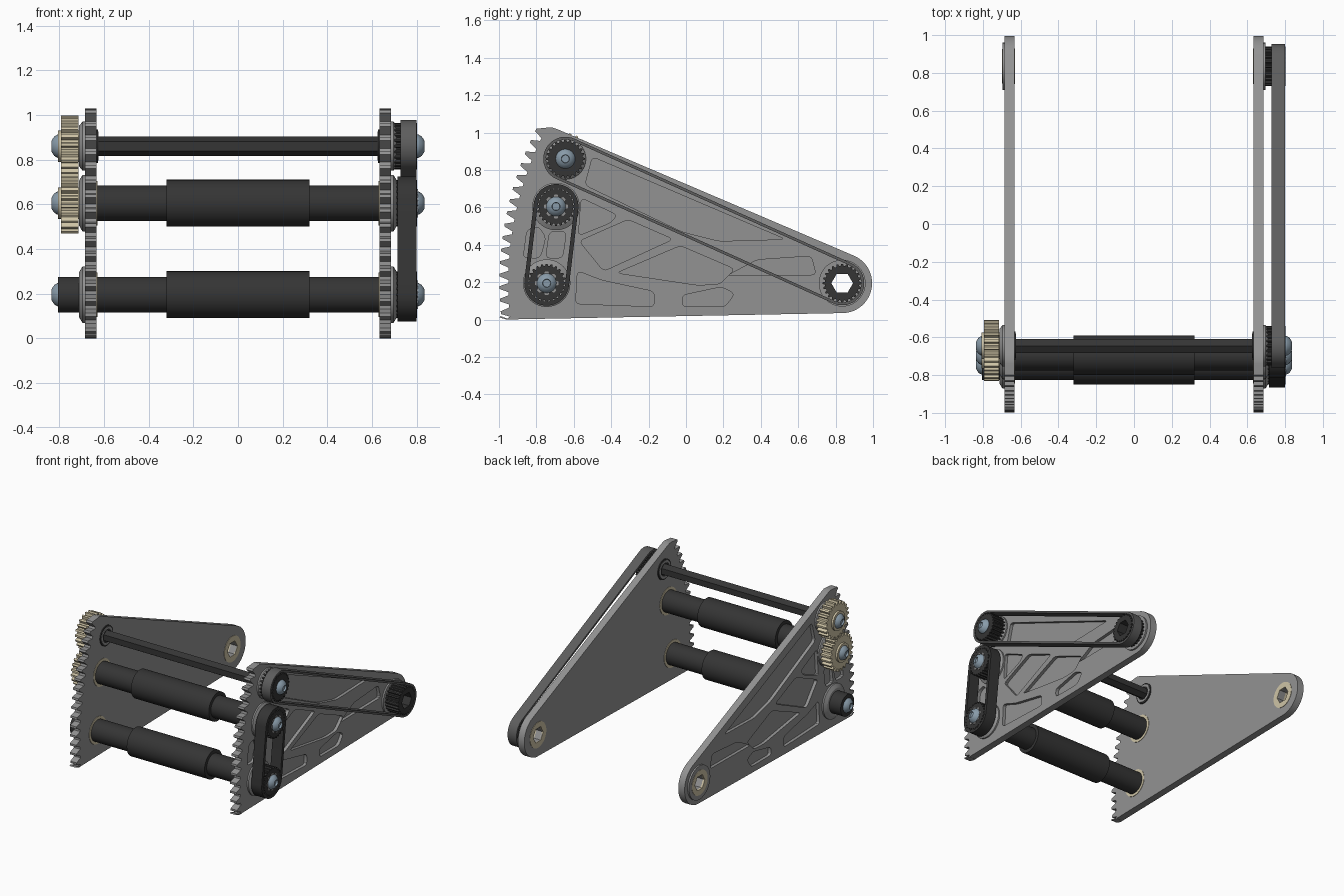
import bpy, bmesh
from math import sin, cos, pi, radians, atan2
from mathutils import Matrix, Vector

if "Cube" in bpy.data.objects:
    bpy.data.objects.remove(bpy.data.objects["Cube"])

def material(name, r, g, b):
    m = bpy.data.materials.new(name)
    m.diffuse_color = (r, g, b, 1)
    m.use_nodes = True
    m.node_tree.nodes["Principled BSDF"].inputs["Base Color"].default_value = m.diffuse_color
    return m

BLACK = material("dark_plastic", 0.035, 0.035, 0.035)
DARK = material("dark_belt", 0.11, 0.11, 0.11)
TAN = material("tan_metal", 0.62, 0.55, 0.38)
STEEL = material("blue_steel", 0.25, 0.33, 0.40)
GREY = material("plate_grey", 0.29, 0.29, 0.29)

# Axle positions in the side plane (y, z)
TOP, MID, LOW, PIVOT = (-0.645, 0.86), (-0.695, 0.605), (-0.745, 0.195), (0.835, 0.195)

def add_mesh(name, bm, mat):
    bmesh.ops.remove_doubles(bm, verts=bm.verts, dist=1e-5)
    bmesh.ops.recalc_face_normals(bm, faces=bm.faces)
    me = bpy.data.meshes.new(name)
    bm.to_mesh(me)
    bm.free()
    me.materials.append(mat)
    ob = bpy.data.objects.new(name, me)
    bpy.context.collection.objects.link(ob)
    return ob

def prism(name, loops, x0, x1, mat):
    """Fill (y, z) outlines, inner loops becoming holes, and extrude along x."""
    x0, x1 = sorted((x0, x1))
    cu = bpy.data.curves.new(name, 'CURVE')
    cu.dimensions, cu.fill_mode, cu.extrude = '2D', 'BOTH', (x1 - x0) / 2
    for pts in loops:
        sp = cu.splines.new('POLY')
        sp.points.add(len(pts) - 1)
        for p, (y, z) in zip(sp.points, pts):
            p.co = (y, z, 0, 1)
        sp.use_cyclic_u = True
    tmp = bpy.data.objects.new(name + "_curve", cu)
    bpy.context.collection.objects.link(tmp)
    dg = bpy.context.evaluated_depsgraph_get()
    me = bpy.data.meshes.new_from_object(tmp.evaluated_get(dg))
    bm = bmesh.new()
    bm.from_mesh(me)
    frame = Matrix(((0, 0, 1, (x0 + x1) / 2), (1, 0, 0, 0), (0, 1, 0, 0), (0, 0, 0, 1)))
    bm.transform(frame)
    bpy.data.objects.remove(tmp)
    bpy.data.curves.remove(cu)
    bpy.data.meshes.remove(me)
    return add_mesh(name, bm, mat)

def lathe(name, c, profile, mat, n=40):
    """Solid of revolution about the x axis through c, profile of (x, radius)."""
    bm = bmesh.new()
    rings = [[bm.verts.new((x, c[0] + r * sin(2 * pi * i / n), c[1] + r * cos(2 * pi * i / n)))
              for i in range(n)] for x, r in profile]
    for a, b in zip(rings, rings[1:]):
        for i in range(n):
            bm.faces.new((a[i], a[(i + 1) % n], b[(i + 1) % n], b[i]))
    bm.faces.new(rings[0])
    bm.faces.new(rings[-1])
    return add_mesh(name, bm, mat)

def circle(c, r, n=40, start=0.0):
    return [(c[0] + r * cos(start + 2 * pi * i / n), c[1] + r * sin(start + 2 * pi * i / n)) for i in range(n)]

def toothed(c, root, tip, n, start=0.0):
    pts = []
    for i in range(n):
        for f, r in ((-0.34, root), (-0.17, tip), (0.17, tip), (0.34, root)):
            a = start + 2 * pi * (i + f) / n
            pts.append((c[0] + r * cos(a), c[1] + r * sin(a)))
    return pts

def stadium(a, b, r, n=20):
    d = atan2(b[1] - a[1], b[0] - a[0])
    return [(c[0] + r * cos(d + s + pi * i / n), c[1] + r * sin(d + s + pi * i / n))
            for c, s in ((b, -pi / 2), (a, pi / 2)) for i in range(n + 1)]

def rounded(pts, d=0.025):
    out = []
    for i, p in enumerate(pts):
        p, a, b = Vector(p), Vector(pts[i - 1]), Vector(pts[(i + 1) % len(pts)])
        u = p + (a - p).normalized() * min(d, (a - p).length * 0.4)
        v = p + (b - p).normalized() * min(d, (b - p).length * 0.4)
        out += [tuple(u.lerp(p, t).lerp(p.lerp(v, t), t)) for t in (0, 0.33, 0.67, 1)]
    return out

# Side plate outline: rear round, top slope, toothed front arc, flat base
def from_pivot(deg, r):
    return (PIVOT[0] + r * cos(radians(deg)), PIVOT[1] + r * sin(radians(deg)))

outline = [from_pivot(-92 + 158 * i / 24, 0.16) for i in range(25)]
outline += [(-0.68, 1.015), (-0.715, 1.028), (-0.74, 1.027)]
pitch, teeth = 2.1, 16
for i in range(teeth):
    a = 153.2 + pitch * i
    outline += [from_pivot(a + f * pitch, r) for f, r in
                ((0, 1.832), (0.22, 1.832), (0.5, 1.785), (0.75, 1.785))]
outline += [from_pivot(185.5, 1.835), (-0.999, 0.012), (-0.96, 0.001)]

pockets = [rounded(p) for p in (
    [(-0.50, 0.87), (0.53, 0.43), (0.18, 0.42), (-0.02, 0.47), (-0.54, 0.72)],
    [(-0.56, 0.65), (-0.37, 0.56), (-0.40, 0.52), (-0.575, 0.45)],
    [(-0.31, 0.535), (-0.07, 0.43), (-0.44, 0.26), (-0.57, 0.42)],
    [(-0.03, 0.395), (0.26, 0.27), (0.18, 0.19), (0.06, 0.185), (-0.37, 0.25)],
    [(0.04, 0.42), (0.56, 0.40), (0.66, 0.355), (0.37, 0.345), (0.31, 0.30)],
    [(0.38, 0.32), (0.67, 0.34), (0.695, 0.24), (0.22, 0.235)],
    [(0.19, 0.175), (0.26, 0.14), (0.21, 0.07), (-0.02, 0.07), (-0.02, 0.13)],
    [(-0.58, 0.26), (-0.45, 0.21), (-0.17, 0.15), (-0.17, 0.07), (-0.59, 0.085)],
    [(-0.85, 0.48), (-0.79, 0.50), (-0.75, 0.44), (-0.78, 0.33), (-0.87, 0.33)],
    [(-0.73, 0.47), (-0.64, 0.47), (-0.66, 0.33), (-0.75, 0.33)])]
pockets[4:5] = []
hexhole = circle(PIVOT, 0.058, 6)

for side, s in (("left", -1), ("right", 1)):
    plate = prism(side + "_plate", [outline, hexhole], s * 0.633, s * 0.685, GREY)
    cutter = prism("pocket_cutter", pockets, s * 0.662, s * 0.75, GREY)
    mod = plate.modifiers.new("pockets", 'BOOLEAN')
    mod.operation, mod.object, mod.solver = 'DIFFERENCE', cutter, 'EXACT'
    bpy.context.view_layer.objects.active = plate
    bpy.ops.object.modifier_apply(modifier="pockets")
    bpy.data.objects.remove(cutter)
    # Bearings on the inner face and flanges on the outer face
    for nm, c in (("middle", MID), ("lower", LOW)):
        prism(f"{side}_{nm}_bearing", [circle(c, 0.1), circle(c, 0.06)], s * 0.630, s * 0.64, TAN)
        lathe(f"{side}_{nm}_flange", c, [(s * 0.683, 0.127), (s * 0.696, 0.127), (s * 0.712, 0.10)], GREY)
    prism(side + "_top_bearing", [circle(TOP, 0.075), circle(TOP, 0.035)], s * 0.627, s * 0.64, BLACK)
    prism(side + "_top_bearing_rim", [circle(TOP, 0.065), circle(TOP, 0.05)], s * 0.624, s * 0.64, GREY)
    lathe(side + "_top_flange", TOP, [(s * 0.683, 0.11), (s * 0.696, 0.11), (s * 0.712, 0.09)], GREY)
    prism(side + "_pivot_bearing", [circle(PIVOT, 0.095), hexhole], s * 0.630, s * 0.64, TAN)
    prism(side + "_pivot_flange", [circle(PIVOT, 0.125), circle(PIVOT, 0.09)], s * 0.683, s * 0.697, GREY)
    prism(side + "_pivot_ring", [circle(PIVOT, 0.092), hexhole], s * 0.683, s * 0.699, TAN)
    # Domed axle bolts with hexagonal sockets
    for nm, c in (("top", TOP), ("middle", MID), ("lower", LOW)):
        lathe(f"{side}_{nm}_bolt", c, [(s * 0.79, 0.052), (s * 0.808, 0.052), (s * 0.822, 0.044),
                                       (s * 0.832, 0.03), (s * 0.836, 0.022), (s * 0.822, 0.02)], STEEL, 24)

# Cross shaft and stepped rollers
lathe("top_hex_shaft", TOP, [(-0.80, 0.043), (0.80, 0.043)], BLACK, 6)
for nm, c in (("middle", MID), ("lower", LOW)):
    lathe(nm + "_roller", c, [(-0.634, 0.08), (-0.32, 0.08), (-0.32, 0.105),
                              (0.32, 0.105), (0.32, 0.08), (0.634, 0.08)], BLACK)
lathe("lower_left_spacer", LOW, [(-0.70, 0.08), (-0.805, 0.08)], BLACK)

# Meshing spur gears on the left
mesh_angle = atan2(TOP[1] - MID[1], TOP[0] - MID[0])
for nm, c, start in (("top", TOP, mesh_angle + pi), ("middle", MID, mesh_angle + pi / 22)):
    prism(nm + "_gear", [toothed(c, 0.116, 0.137, 22, start)], -0.793, -0.715, TAN)
    lathe(nm + "_gear_hub", c, [(-0.70, 0.07), (-0.807, 0.07)], TAN)

# Toothed pulleys and belts on the right
for nm, c in (("top", TOP), ("middle", MID), ("lower", LOW), ("pivot", PIVOT)):
    loops = [toothed(c, 0.092, 0.104, 24)]
    if nm == "pivot":
        loops.append(hexhole)
    prism(nm + "_pulley", loops, 0.695, 0.802, BLACK)
for nm, c in (("middle", MID), ("lower", LOW)):
    prism(nm + "_pulley_star_insert", [toothed(c, 0.052, 0.064, 8)], 0.79, 0.805, GREY)
prism("long_belt", [stadium(TOP, PIVOT, 0.118), stadium(TOP, PIVOT, 0.103)], 0.727, 0.80, DARK)
prism("short_belt", [stadium(MID, LOW, 0.120), stadium(MID, LOW, 0.098)], 0.715, 0.80, BLACK)

bpy.ops.object.select_all(action='SELECT')
bpy.context.view_layer.objects.active = bpy.data.objects["left_plate"]
bpy.ops.object.shade_smooth_by_angle(angle=radians(25))
